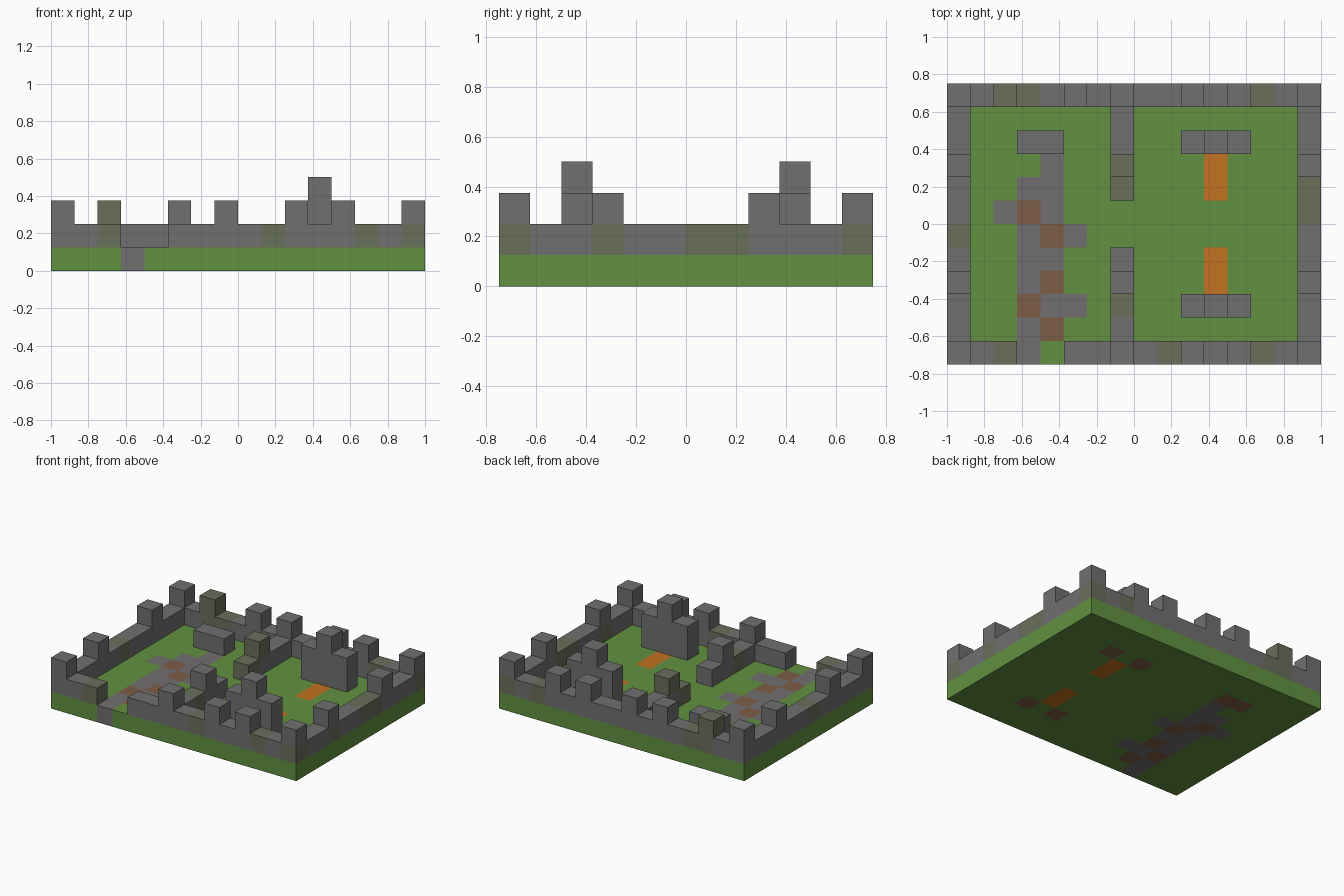
import bpy
import bmesh
from mathutils import Vector

cube = bpy.data.objects.get("Cube")
if cube:
    bpy.data.objects.remove(cube, do_unlink=True)

CELL = 0.125
COLS, ROWS = 16, 12


def material(name, rgb):
    m = bpy.data.materials.new(name)
    m.use_nodes = True
    color = (*rgb, 1.0)
    m.diffuse_color = color
    bsdf = m.node_tree.nodes["Principled BSDF"]
    bsdf.inputs["Base Color"].default_value = color
    bsdf.inputs["Roughness"].default_value = 0.9
    return m


MATS = {
    "grass": material("grass green", (0.122, 0.283, 0.053)),
    "stone": material("stone grey", (0.162, 0.162, 0.162)),
    "moss": material("mossy stone", (0.141, 0.156, 0.102)),
    "path": material("path grey", (0.170, 0.158, 0.164)),
    "brick": material("brown brick", (0.209, 0.109, 0.061)),
    "carpet": material("orange carpet", (0.539, 0.171, 0.014)),
}
NAMES = list(MATS)
AXES = [Vector(v) for v in ((1, 0, 0), (0, 1, 0), (0, 0, 1))]


def block_object(name, cells):
    """Build one mesh from unit blocks {(col, row, level): colour}, outer faces only."""
    bm = bmesh.new()
    for cell, colour in cells.items():
        centre = Vector(cell) + Vector((0.5, 0.5, 0.5))
        for k in range(3):
            for sign in (1, -1):
                n = AXES[k] * sign
                if tuple(int(c + d) for c, d in zip(cell, n)) in cells:
                    continue
                u = AXES[(k + 1) % 3] * 0.5
                w = n.cross(u)
                mid = centre + n * 0.5
                face = bm.faces.new([bm.verts.new(mid + p) for p in (u + w, w - u, -u - w, u - w)])
                face.normal_update()
                if face.normal.dot(n) < 0:
                    face.normal_flip()
                face.material_index = NAMES.index(colour)
    bmesh.ops.remove_doubles(bm, verts=bm.verts, dist=0.001)
    for v in bm.verts:
        v.co = (v.co - Vector((COLS / 2, ROWS / 2, 0))) * CELL
    mesh = bpy.data.meshes.new(name)
    bm.to_mesh(mesh)
    bm.free()
    for m in MATS.values():
        mesh.materials.append(m)
    obj = bpy.data.objects.new(name, mesh)
    bpy.context.collection.objects.link(obj)
    return obj


def wall(name, columns, merlons, mossy_base=(), mossy_merlons=()):
    """A one-block-high wall with raised merlons."""
    cells = {(i, j, 1): "moss" if (i, j) in mossy_base else "stone" for i, j in columns}
    for i, j in merlons:
        cells[i, j, 2] = "moss" if (i, j) in mossy_merlons else "stone"
    return block_object(name, cells)


# Ground slab, listed back row first
GROUND = [
    "................",
    "................",
    "...bb.....b.b...",
    "....p......c....",
    "...pp......c....",
    "..pbp...........",
    "...pbp..........",
    "...pp......c....",
    "...pb......c....",
    "...bpp....b.b...",
    "...pb...........",
    "...p............",
]
KEY = {".": "grass", "p": "path", "b": "brick", "c": "carpet"}
block_object("ground", {(i, j, 0): KEY[ch]
                        for j, row in enumerate(reversed(GROUND))
                        for i, ch in enumerate(row)})

# Outer walls, with the gateway in the front
back, left = ROWS - 1, COLS - 1
wall("front_wall", [(i, 0) for i in range(COLS) if i not in (3, 4)],
     [(i, 0) for i in (0, 7, 10, 12, 15)], [(i, 0) for i in (2, 9, 13, 15)])
wall("back_wall", [(i, back) for i in range(COLS)],
     [(i, back) for i in (0, 2, 5, 7, 10, 12, 15)],
     [(i, back) for i in (2, 3, 13, 15)], [(2, back)])
wall("right_wall", [(0, j) for j in range(1, back)], [(0, 3), (0, 8)], [(0, 5)])
wall("left_wall", [(left, j) for j in range(1, back)], [(left, 3), (left, 8)],
     [(left, j) for j in (3, 6, 7)])

# Dividing wall in two halves with a doorway between
wall("front_dividing_wall", [(7, j) for j in range(1, 5)], [(7, 3)], [(7, 2)])
wall("back_dividing_wall", [(7, j) for j in range(7, 11)], [(7, 8)], [(7, 7)], [(7, 8)])

# Low stone block at the end of the path
wall("path_block", [(3, 9), (4, 9)], [])

# Stepped monuments at the ends of the carpets
for name, j in (("front_monument", 2), ("back_monument", 9)):
    block_object(name, {(i, j, k): "stone"
                        for i in (10, 11, 12)
                        for k in range(1, 4 if i == 11 else 3)})
